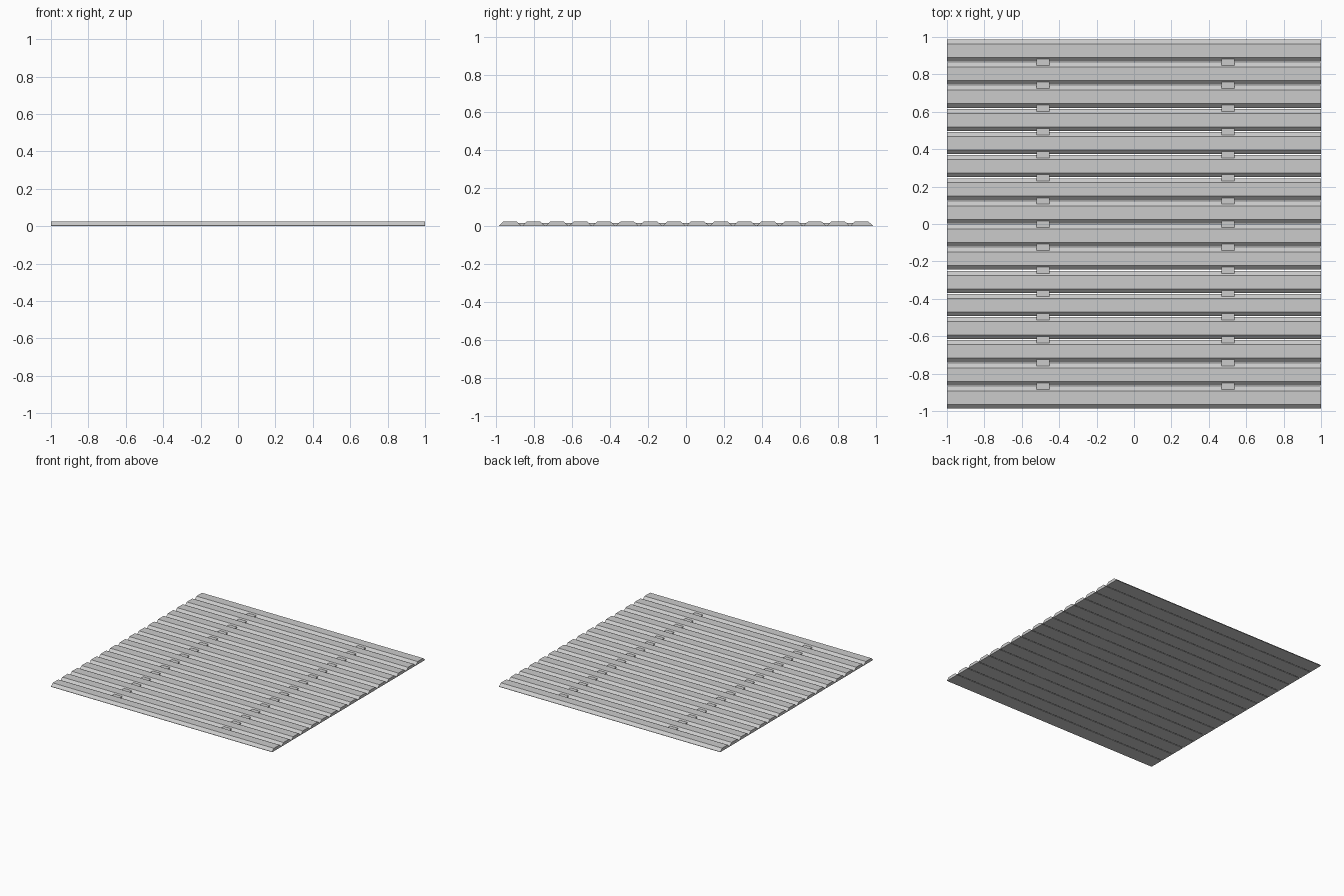
import bpy, bmesh

if "Cube" in bpy.data.objects:
    bpy.data.objects.remove(bpy.data.objects["Cube"])

N, PITCH, W, H = 16, 0.1237, 0.118, 0.024
EDGE = 0.003  # thin vertical lip at the base


def prism(name, profile, x0, x1):
    """Extrude a closed (y, z) profile along x."""
    bm = bmesh.new()
    f = bm.faces.new([bm.verts.new((x0, y, z)) for y, z in profile])
    ext = bmesh.ops.extrude_face_region(bm, geom=[f])
    verts = [v for v in ext["geom"] if isinstance(v, bmesh.types.BMVert)]
    bmesh.ops.translate(bm, verts=verts, vec=(x1 - x0, 0, 0))
    bmesh.ops.recalc_face_normals(bm, faces=bm.faces)
    me = bpy.data.meshes.new(name)
    bm.to_mesh(me)
    bm.free()
    ob = bpy.data.objects.new(name, me)
    bpy.context.collection.objects.link(ob)
    return ob


# bevelled slats
h = W / 2
for i in range(N):
    y = (i - (N - 1) / 2) * PITCH
    prism("slat", [(y - h, 0), (y + h, 0), (y + h, EDGE), (y + h - 0.024, H),
                   (y - h + 0.022, H), (y - h, EDGE)], -1, 1)

# small link blocks bridging each gap
for i in range(N - 1):
    y = (i - (N - 2) / 2) * PITCH
    for x in (-0.487, 0.502):
        prism("link", [(y - 0.018, 0.002), (y + 0.018, 0.002),
                       (y + 0.018, 0.016), (y - 0.018, 0.016)],
              x - 0.035, x + 0.035)
